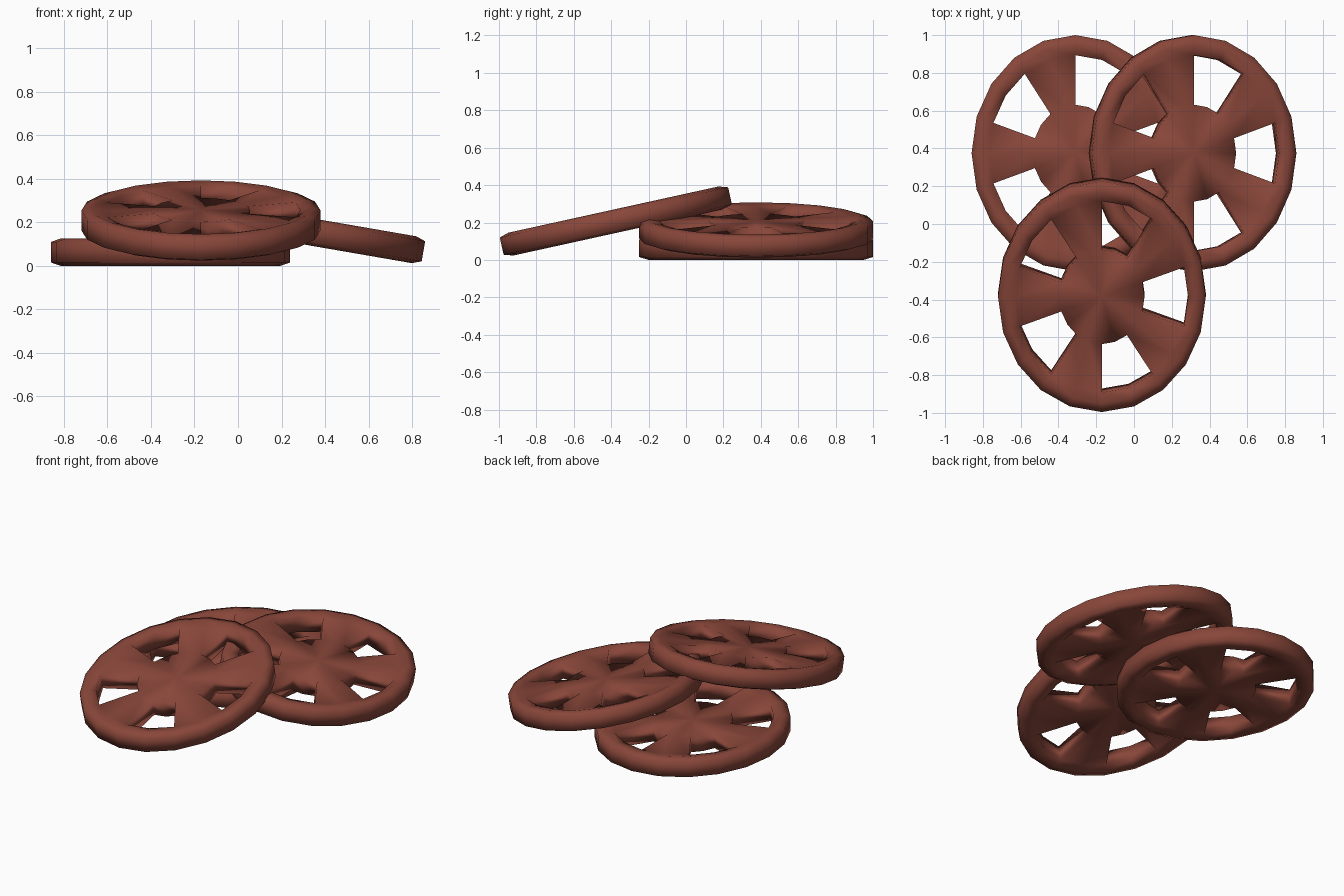
import bpy, bmesh, math

if "Cube" in bpy.data.objects:
    bpy.data.objects.remove(bpy.data.objects["Cube"])

SIDES = 20
RX, RY = 0.55, 0.625
# (radius fraction, half thickness) from hub edge to outer wall
RINGS = [(0.41, 0.05), (0.83, 0.05), (0.92, 0.0625), (1.0, 0.047)]

mat = bpy.data.materials.new("red_brown")
mat.diffuse_color = (0.25, 0.062, 0.042, 1)
mat.use_nodes = True
mat.node_tree.nodes["Principled BSDF"].inputs["Base Color"].default_value = mat.diffuse_color


def is_hole(i):
    # two of every four sectors are open, giving five windows
    return i % 4 in (3, 0)


def make_wheel(name, location, rotation):
    bm = bmesh.new()
    layers = []
    for s in (1, -1):
        centre = bm.verts.new((0, 0, s * 0.05))
        rings = []
        for r, h in RINGS:
            rings.append([bm.verts.new((r * RX * math.cos(2 * math.pi * i / SIDES),
                                        r * RY * math.sin(2 * math.pi * i / SIDES), s * h))
                          for i in range(SIDES)])
        layers.append(rings)
        # hub fan, spokes and rim on this side
        for i in range(SIDES):
            j = (i + 1) % SIDES
            bm.faces.new((centre, rings[0][i], rings[0][j]))
            for k in range(3):
                if k == 0 and is_hole(i):
                    continue
                bm.faces.new((rings[k][i], rings[k + 1][i], rings[k + 1][j], rings[k][j]))
    top, bot = layers
    for i in range(SIDES):
        j = (i + 1) % SIDES
        # outer wall, then hub and rim walls of each window
        for k in ([3, 0, 1] if is_hole(i) else [3]):
            bm.faces.new((top[k][i], bot[k][i], bot[k][j], top[k][j]))
        # spoke sides
        if is_hole(i) != is_hole(i - 1):
            bm.faces.new((top[0][i], top[1][i], bot[1][i], bot[0][i]))
    bmesh.ops.recalc_face_normals(bm, faces=bm.faces)
    for f in bm.faces:
        f.smooth = True
    me = bpy.data.meshes.new(name)
    bm.to_mesh(me)
    bm.free()
    me.materials.append(mat)
    ob = bpy.data.objects.new(name, me)
    ob.location = location
    ob.rotation_euler = [math.radians(a) for a in rotation]
    bpy.context.collection.objects.link(ob)


# flat wheel, one leaning on it sideways, one leaning on both from the front
make_wheel("flat_wheel", (-0.31, 0.375, 0.0625), (0, 0, 0))
make_wheel("side_leaning_wheel", (0.31, 0.375, 0.16), (0, 9.8, 0))
make_wheel("front_leaning_wheel", (-0.17, -0.375, 0.208), (12.4, 0, 0))
